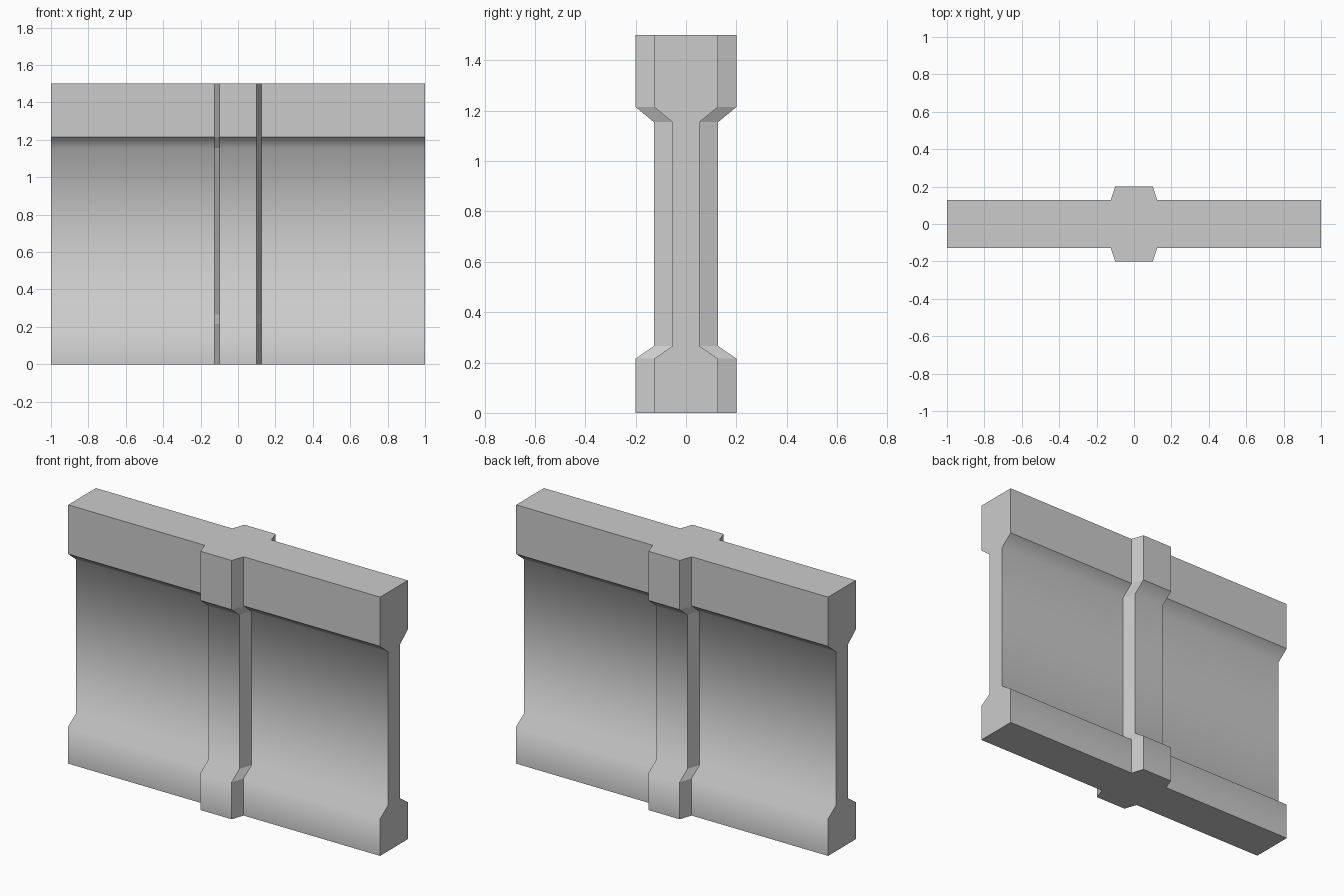
import bpy
import bmesh

cube = bpy.data.objects.get("Cube")
if cube:
    bpy.data.objects.remove(cube, do_unlink=True)

grey = bpy.data.materials.new("light_grey")
grey.use_nodes = True
colour = (0.6, 0.6, 0.6, 1)
grey.diffuse_color = colour
grey.node_tree.nodes["Principled BSDF"].inputs["Base Color"].default_value = colour

# Heights and half depths of the panel; the rib stands proud by a constant step
HALF_LENGTH, RIB_FOOT, RIB_FACE, RIB_STEP = 1.0, 0.125, 0.1, 0.074
LIP = 1.215
PROFILE = [(0, 0.127), (0.215, 0.127), (0.265, 0.054),
           (1.155, 0.054), (LIP, 0.127), (1.5, 0.127)]


def outline(depth):
    """Plan of the wall with a bevelled rib on both faces."""
    rib = depth + RIB_STEP
    front = [(-HALF_LENGTH, -depth), (-RIB_FOOT, -depth), (-RIB_FACE, -rib),
             (RIB_FACE, -rib), (RIB_FOOT, -depth), (HALF_LENGTH, -depth)]
    return front + [(-x, -y) for x, y in front]


# Wall panel: loft the plan through the profile heights
bm = bmesh.new()
rings = [[bm.verts.new((x, y, z)) for x, y in outline(depth)]
         for z, depth in PROFILE]
for low, high in zip(rings, rings[1:]):
    for i in range(len(low)):
        j = (i + 1) % len(low)
        face = bm.faces.new((low[i], low[j], high[j], high[i]))
        # Wall and rib fronts are smooth, bevels and ends are flat
        face.smooth = abs(low[i].co.y - low[j].co.y) < 0.001
bm.faces.new(list(reversed(rings[0])))
bm.faces.new(rings[-1])
bmesh.ops.recalc_face_normals(bm, faces=bm.faces)

# Crisp upright edges and upper lip, soft bends elsewhere
for edge in bm.edges:
    a, b = (v.co for v in edge.verts)
    upright = abs(a.z - b.z) > 0.001
    rim = a.z == b.z and a.z in (0, 1.5)
    lip = not upright and abs(a.z - LIP) < 0.001
    edge.smooth = not (upright or rim or lip)

mesh = bpy.data.meshes.new("wall_panel")
bm.to_mesh(mesh)
bm.free()
mesh.materials.append(grey)
bpy.context.collection.objects.link(bpy.data.objects.new("wall_panel", mesh))
